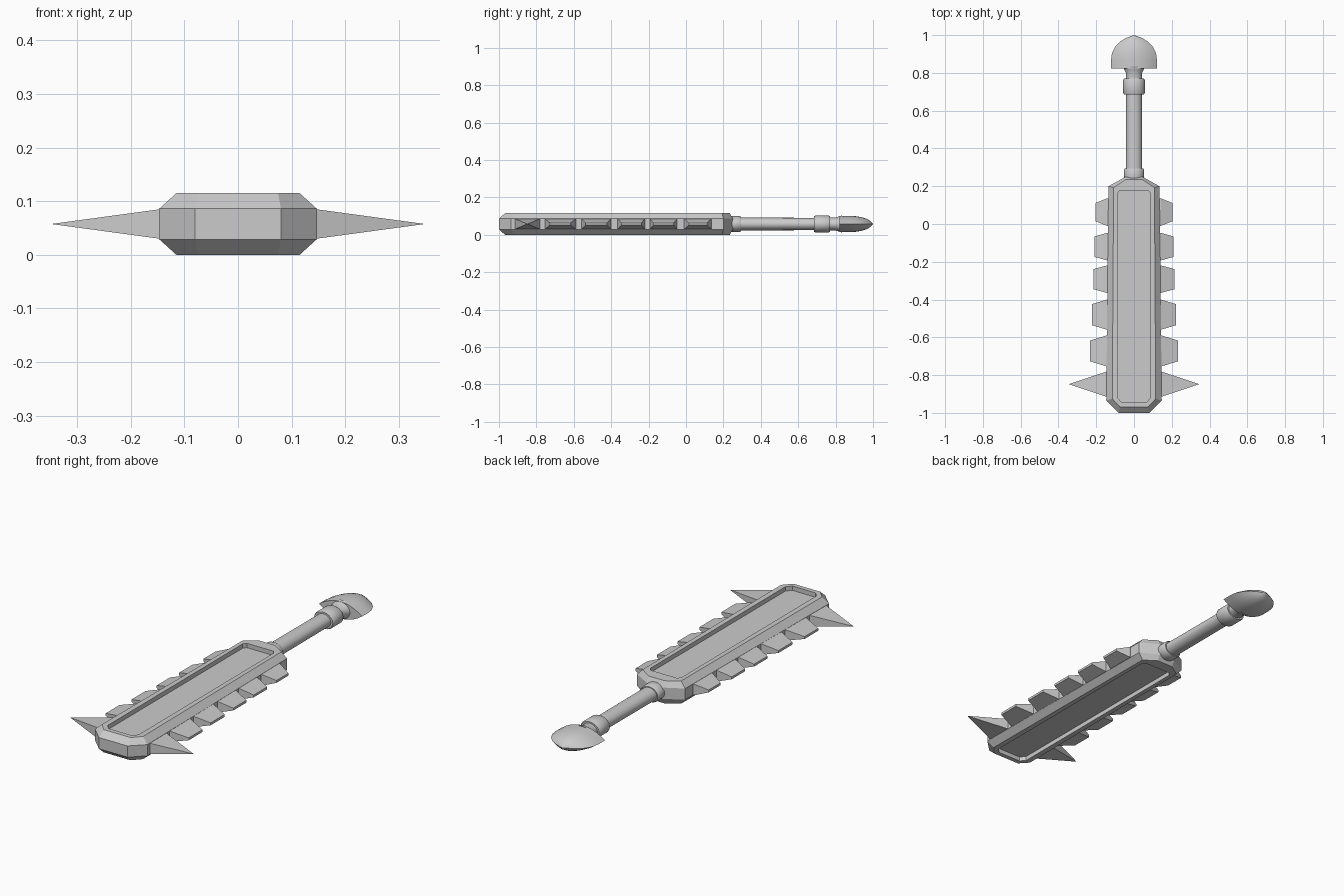
import bpy, bmesh, math

MID = 0.0575  # height of the central plane

cube = bpy.data.objects.get("Cube")
if cube:
    bpy.data.objects.remove(cube, do_unlink=True)

grey = bpy.data.materials.new("plain_grey")
grey.use_nodes = True
colour = (0.6, 0.6, 0.6, 1)
grey.diffuse_color = colour
grey.node_tree.nodes["Principled BSDF"].inputs["Base Color"].default_value = colour


def loft(name, rings, smooth=None):
    """Skin a stack of equal-length point rings and cap both ends."""
    bm = bmesh.new()
    loops = [[bm.verts.new(p) for p in ring] for ring in rings]
    for a, b in zip(loops, loops[1:]):
        for i in range(len(a)):
            j = (i + 1) % len(a)
            bm.faces.new((a[i], a[j], b[j], b[i]))
    bm.faces.new(loops[0])
    bm.faces.new(loops[-1])
    bmesh.ops.remove_doubles(bm, verts=bm.verts, dist=0.0001)
    bmesh.ops.recalc_face_normals(bm, faces=bm.faces)
    mesh = bpy.data.meshes.new(name)
    bm.to_mesh(mesh)
    bm.free()
    mesh.materials.append(grey)
    obj = bpy.data.objects.new(name, mesh)
    bpy.context.collection.objects.link(obj)
    if smooth:
        bpy.ops.object.select_all(action='DESELECT')
        obj.select_set(True)
        bpy.context.view_layer.objects.active = obj
        bpy.ops.object.shade_smooth_by_angle(angle=math.radians(smooth))
    return obj


def outline(half, z):
    """Mirror a right-hand outline across x and place it at height z."""
    return [(x, y, z) for x, y in half] + [(-x, y, z) for x, y in reversed(half)]


# Blade with bevelled rim and a recessed panel on both faces
side = [(0.08, -1), (0.147, -0.935), (0.135, 0.2), (0.045, 0.25)]
rim = [(0.075, -0.968), (0.115, -0.925), (0.108, 0.193), (0.045, 0.235)]
panel = [(0.065, -0.945), (0.087, -0.92), (0.087, 0.162), (0.075, 0.178)]
stack = [(panel, 0.022), (panel, 0), (rim, 0), (side, 0.029),
         (side, 0.086), (rim, 0.115), (panel, 0.115), (panel, 0.093)]
loft("blade", [outline(half, z) for half, z in stack])


def tooth(name, sign, y, half_base, half_tip, reach, edge):
    """Wedge tooth on one side of the blade."""
    def ring(x, dy, dz):
        return [(sign * x, y + a * dy, MID + b * dz)
                for a, b in ((-1, -1), (1, -1), (1, 1), (-1, 1))]
    loft(name, [ring(0.12, half_base, 0.028), ring(0.142, half_base, 0.028),
                ring(reach, half_tip, edge)])


# Five blunt teeth and one long spike per side: centre, base, tip, reach
teeth = [(0.063, 0.073, 0.048, 0.205), (-0.12, 0.073, 0.054, 0.21),
         (-0.292, 0.073, 0.053, 0.215), (-0.48, 0.08, 0.056, 0.222),
         (-0.672, 0.083, 0.055, 0.233)]
for label, sign in (("left", 1), ("right", -1)):
    for n, (y, base, tip, reach) in enumerate(teeth, 1):
        tooth(f"{label}_tooth_{n}", sign, y, base, tip, reach, 0.006)
    tooth(f"{label}_spike", sign, -0.848, 0.068, 0.0005, 0.345, 0.0005)


def turned(name, profile, sides=20, flat=0.8):
    """Flattened round part along y from (y, radius) pairs."""
    angles = [math.tau * i / sides for i in range(sides)]
    loft(name, [[(r * math.cos(a), y, MID + flat * r * math.sin(a)) for a in angles]
                for y, r in profile], 35)


# Handle, collars and flared neck
turned("handle", [(0.22, 0.043), (0.8, 0.041)])
turned("lower_collar", [(0.235, 0.05), (0.242, 0.053), (0.287, 0.053), (0.295, 0.048)])
turned("upper_collar", [(0.685, 0.052), (0.693, 0.057), (0.762, 0.057), (0.77, 0.052)])
turned("neck", [(0.765, 0.043), (0.8, 0.043), (0.815, 0.05), (0.835, 0.058)])

# Pommel: lens-shaped section with sharp side edges, rounding to a point
sections = [(0.822, 0.121, 0.043), (0.87, 0.121, 0.044), (0.905, 0.117, 0.042),
            (0.94, 0.099, 0.036), (0.965, 0.075, 0.028), (0.985, 0.042, 0.017),
            (1.0, 0.001, 0.001)]
steps = 10
rings = []
for y, width, height in sections:
    ts = [-1 + 2 * i / steps for i in range(steps + 1)]
    top = [(width * t, y, MID + height * (1 - t * t)) for t in ts]
    bottom = [(width * t, y, MID - height * (1 - t * t)) for t in ts[-2:0:-1]]
    rings.append(top + bottom)
loft("pommel", rings, 35)
